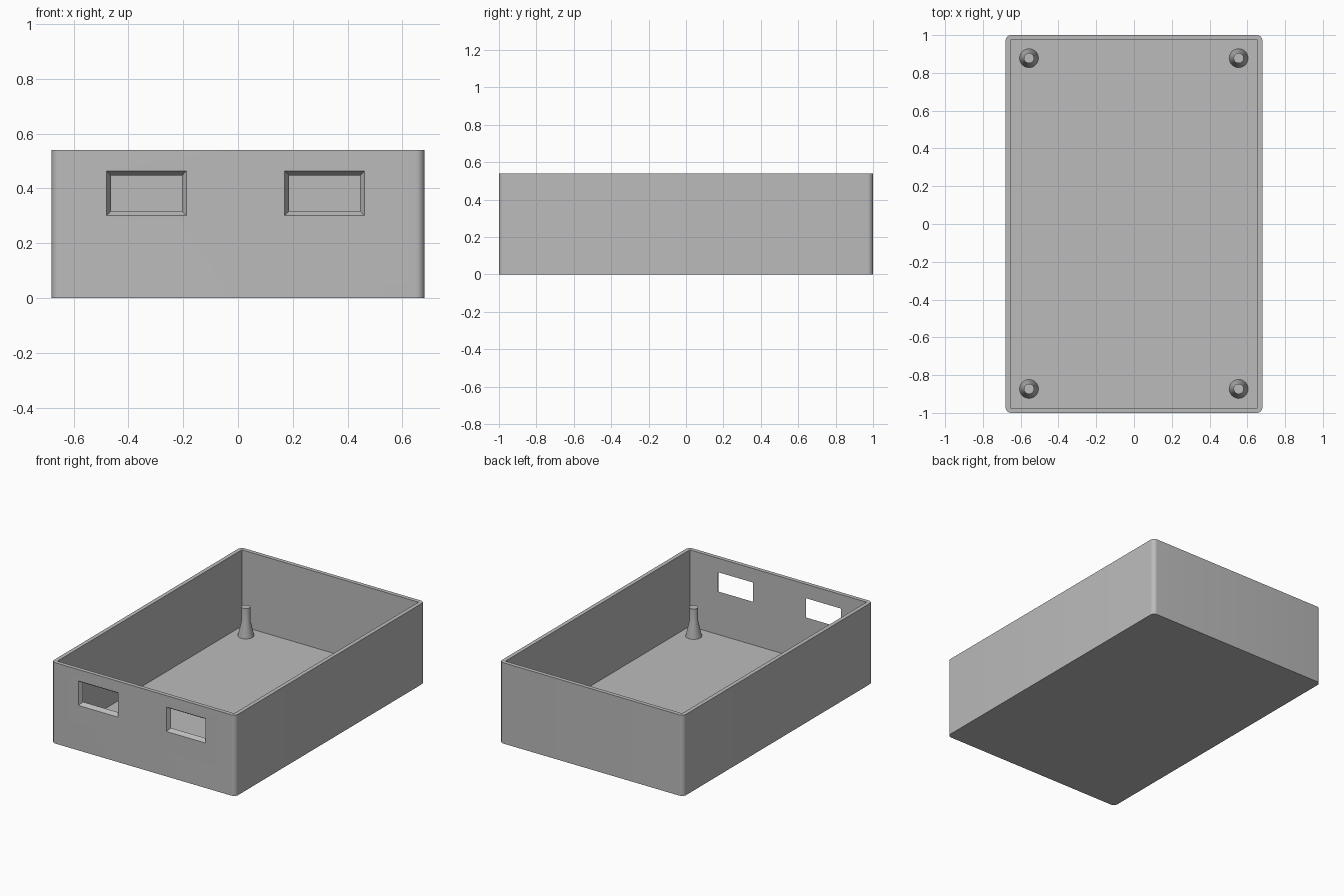
import bpy
import bmesh
from math import radians
from mathutils import Matrix, Vector

W, D, H = 0.68, 1.0, 0.54      # half width, half depth, height
WALL, FLOOR, CORNER = 0.027, 0.03, 0.03

cube = bpy.data.objects.get("Cube")
if cube:
    bpy.data.objects.remove(cube, do_unlink=True)

grey = bpy.data.materials.new("plain_grey")
grey.use_nodes = True
colour = (0.5, 0.5, 0.5, 1)
grey.diffuse_color = colour
grey.node_tree.nodes["Principled BSDF"].inputs["Base Color"].default_value = colour


def add_object(name, bm):
    bmesh.ops.recalc_face_normals(bm, faces=bm.faces)
    mesh = bpy.data.meshes.new(name)
    bm.to_mesh(mesh)
    bm.free()
    mesh.materials.append(grey)
    obj = bpy.data.objects.new(name, mesh)
    bpy.context.collection.objects.link(obj)
    return obj


def box(low, high):
    bm = bmesh.new()
    low, high = Vector(low), Vector(high)
    size = Matrix.Diagonal((*(high - low), 1))
    bmesh.ops.create_cube(bm, size=1, matrix=Matrix.Translation((low + high) / 2) @ size)
    return bm


def cut(target, cutter):
    cutter.hide_render = True
    mod = target.modifiers.new(cutter.name, 'BOOLEAN')
    mod.operation = 'DIFFERENCE'
    mod.solver = 'EXACT'
    mod.object = cutter
    bpy.ops.object.select_all(action='DESELECT')
    bpy.context.view_layer.objects.active = target
    target.select_set(True)
    bpy.ops.object.modifier_apply(modifier=mod.name)
    bpy.data.objects.remove(cutter, do_unlink=True)


def smooth(obj):
    bpy.ops.object.select_all(action='DESELECT')
    bpy.context.view_layer.objects.active = obj
    obj.select_set(True)
    bpy.ops.object.shade_smooth_by_angle(angle=radians(30))


# Tray: block with rounded upright edges
bm = box((-W, -D, 0), (W, D, H))
upright = [e for e in bm.edges if abs(e.verts[0].co.z - e.verts[1].co.z) > 0.1]
bmesh.ops.bevel(bm, geom=upright, offset=CORNER, segments=8, profile=0.5, affect='EDGES')
tray = add_object("tray", bm)

# Sharp-cornered cavity
cut(tray, add_object("cavity_cutter", box((WALL - W, WALL - D, FLOOR), (W - WALL, D - WALL, H + 0.2))))

# Two front openings, narrowing through the wall
for x in (-0.334, 0.316):
    bm = box((-1, -WALL, -1), (1, WALL, 1))
    for v in bm.verts:
        # taper is extended past both wall faces for a clean cut
        outer = v.co.y < 0
        v.co.x *= 0.162 if outer else 0.113
        v.co.z *= 0.099 if outer else 0.047
        v.co += Vector((x, -D + (0 if outer else WALL), 0.382))
    cut(tray, add_object("window_cutter", bm))
smooth(tray)

# Mounting posts: flared foot under a straight pin
profile = [(0, 0.01), (0.05, 0.01), (0.05, FLOOR), (0.027, 0.13), (0.027, 0.222), (0, 0.222)]
for side, x in (("right", -0.556), ("left", 0.554)):
    for end, y in (("front", -0.873), ("back", 0.878)):
        bm = bmesh.new()
        verts = [bm.verts.new((r, 0, z)) for r, z in profile]
        edges = [bm.edges.new(pair) for pair in zip(verts, verts[1:])]
        bmesh.ops.spin(bm, geom=verts + edges, cent=(0, 0, 0), axis=(0, 0, 1),
                       angle=radians(360), steps=32, use_duplicate=False)
        bmesh.ops.remove_doubles(bm, verts=bm.verts, dist=0.0005)
        post = add_object(f"{end}_{side}_post", bm)
        post.location = (x, y, 0)
        smooth(post)
